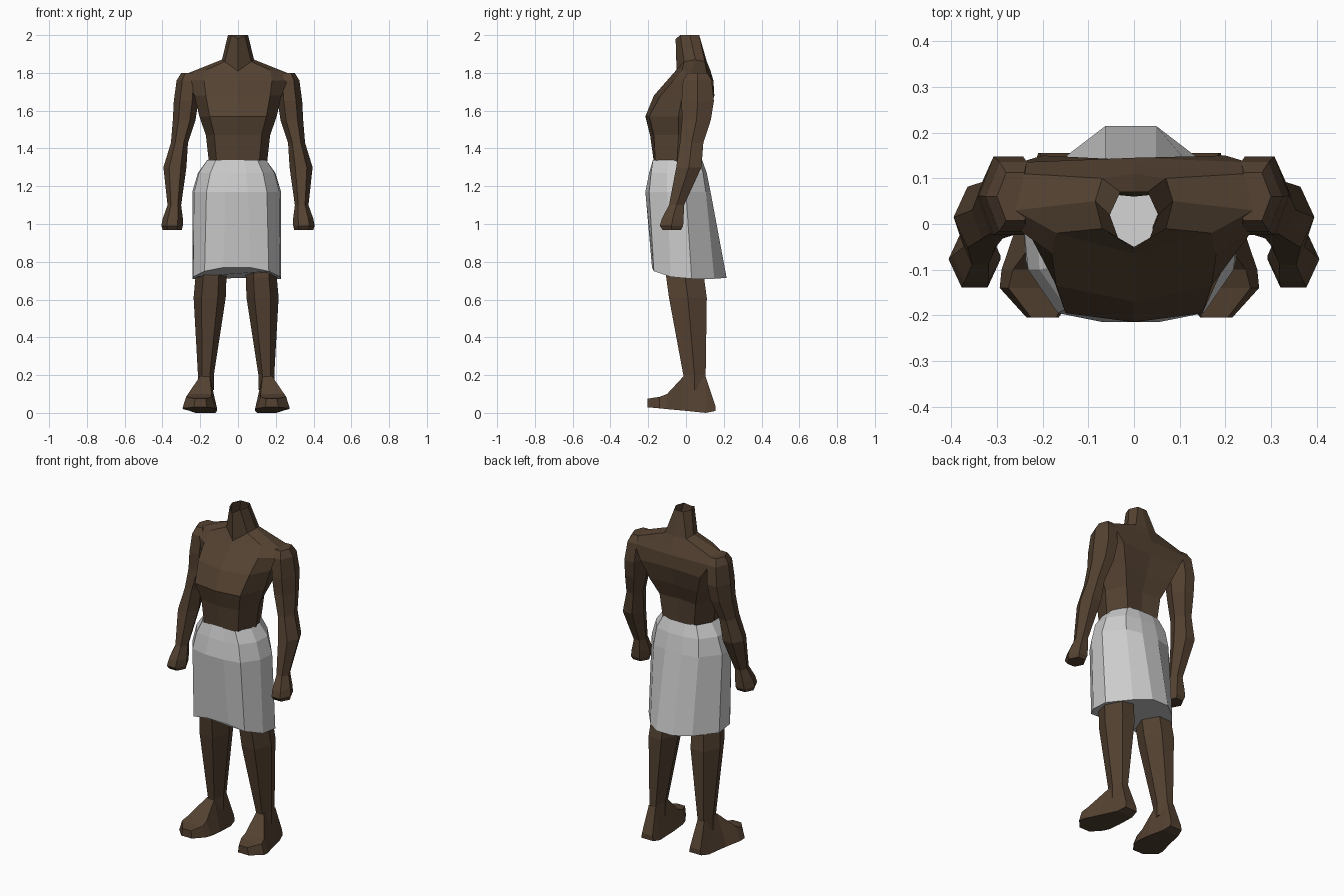
import bpy, bmesh
from math import cos, sin, pi

skin = bpy.data.materials.new("dark_skin")
skin.diffuse_color = (0.09, 0.055, 0.032, 1)


def loft(name, rings, mat=None, cap_start=True, cap_end=True):
    """Skin a list of equal-length point rings with flat faces."""
    bm = bmesh.new()
    loops = [[bm.verts.new(p) for p in ring] for ring in rings]
    n = len(loops[0])
    for a, b in zip(loops, loops[1:]):
        for i in range(n):
            j = (i + 1) % n
            bm.faces.new((a[i], a[j], b[j], b[i]))
    if cap_start:
        bm.faces.new(loops[0][::-1])
    if cap_end:
        bm.faces.new(loops[-1])
    bmesh.ops.recalc_face_normals(bm, faces=bm.faces)
    mesh = bpy.data.meshes.new(name)
    bm.to_mesh(mesh)
    bm.free()
    ob = bpy.data.objects.new(name, mesh)
    bpy.context.collection.objects.link(ob)
    if mat:
        mesh.materials.append(mat)
    return ob


def mirrored(half, dx=0):
    """Close a front-to-back half outline across x = 0."""
    pts = half + [(-x, y, z) for x, y, z in reversed(half) if x > 0]
    return [(x + dx, y, z) for x, y, z in pts]


def flat(z, *xy):
    return [(x, y, z) for x, y in xy]


def oval(side, cx, cy, z, rx, ry, n=6, dx=0):
    return [(side * (cx + rx * cos(2 * pi * i / n)) + dx,
             cy + ry * 1.1 * sin(2 * pi * i / n), z) for i in range(n)]


# Torso and neck, open at the neck and waist
torso = [
    flat(1.29, (0, -.165), (.11, -.16), (.15, -.05), (.10, .07), (0, .06)),
    flat(1.47, (0, -.19), (.125, -.17), (.17, -.04), (.12, .08), (0, .07)),
    flat(1.57, (0, -.215), (.15, -.195), (.205, -.04), (.16, .12), (0, .11)),
    flat(1.68, (0, -.17), (.17, -.135), (.23, -.02), (.20, .15), (0, .14)),
    flat(1.76, (0, -.10), (.18, -.065), (.27, 0), (.25, .135), (0, .145)),
    [(0, -.065, 1.80), (.17, -.02, 1.815), (.26, .03, 1.80), (.24, .11, 1.80), (0, .13, 1.81)],
    [(0, -.05, 1.81), (.07, -.01, 1.86), (.085, .05, 1.87), (.07, .10, 1.86), (0, .11, 1.86)],
    [(0, -.055, 1.98), (.035, -.03, 2), (.053, .02, 2), (.03, .07, 2), (0, .07, 2)],
]
loft("torso", [mirrored(r) for r in torso], skin, False, False)

# Wrap skirt, flaring at the back
skirt = [
    flat(1.34, (.04, -.175), (.11, -.175), (.155, -.09), (.155, -.01), (.11, .07), (.05, .085)),
    flat(1.27, (.05, -.195), (.14, -.185), (.20, -.10), (.205, 0), (.14, .09), (.05, .11)),
    flat(1.17, (.06, -.215), (.16, -.195), (.225, -.10), (.235, 0), (.15, .105), (.055, .13)),
    [(.07, -.18, .77), (.17, -.17, .75), (.23, -.08, .72), (.235, .03, .71),
     (.14, .15, .71), (.055, .215, .715)],
]
loft("skirt", [mirrored(r, -.007) for r in skirt], None, False, True)

ARM = [(.26, .06, 1.80, .04, .055), (.265, .06, 1.76, .06, .08), (.275, .062, 1.65, .065, .09),
       (.285, .055, 1.55, .06, .08), (.31, .03, 1.43, .045, .065), (.334, .015, 1.30, .061, .07),
       (.337, -.05, 1.10, .036, .042)]
HAND = [(.337, -.05, 1.10, .036, .042), (.345, -.07, 1.03, .053, .06),
        (.349, -.077, .99, .057, .065), (.348, -.075, .968, .05, .05)]
LEG = [(.13, -.01, .80, .08, .10), (.133, -.005, .72, .082, .105),
       (.14, .01, .61, .085, .105), (.16, .045, .20, .042, .062), (.16, .045, .12, .042, .06)]
# Foot sections: y, inner x, outer x, bottom z, top z, top inner x, top outer x
FOOT = [(.155, .12, .20, .01, .04, .125, .195), (.105, .11, .215, 0, .19, .14, .185),
        (-.012, .10, .25, .012, .195, .14, .19), (-.10, .10, .28, .02, .10, .13, .255),
        (-.14, .11, .284, .024, .085, .13, .265), (-.205, .155, .225, .03, .075, .16, .215)]

for label, s in (("right", 1), ("left", -1)):
    # Arms and fists
    loft(label + "_arm", [oval(s, *r) for r in ARM], skin, True, False)
    loft(label + "_hand", [oval(s, *r) for r in HAND], skin, False, True)
    # Legs and splayed feet
    loft(label + "_leg", [oval(s, *r, dx=-.01) for r in LEG], skin)
    loft(label + "_foot", [[(s * x - .01, y, z) for x, z in ((a, zb), (b, zb), (d, zt), (c, zt))]
                           for y, a, b, zb, zt, c, d in FOOT], skin)
